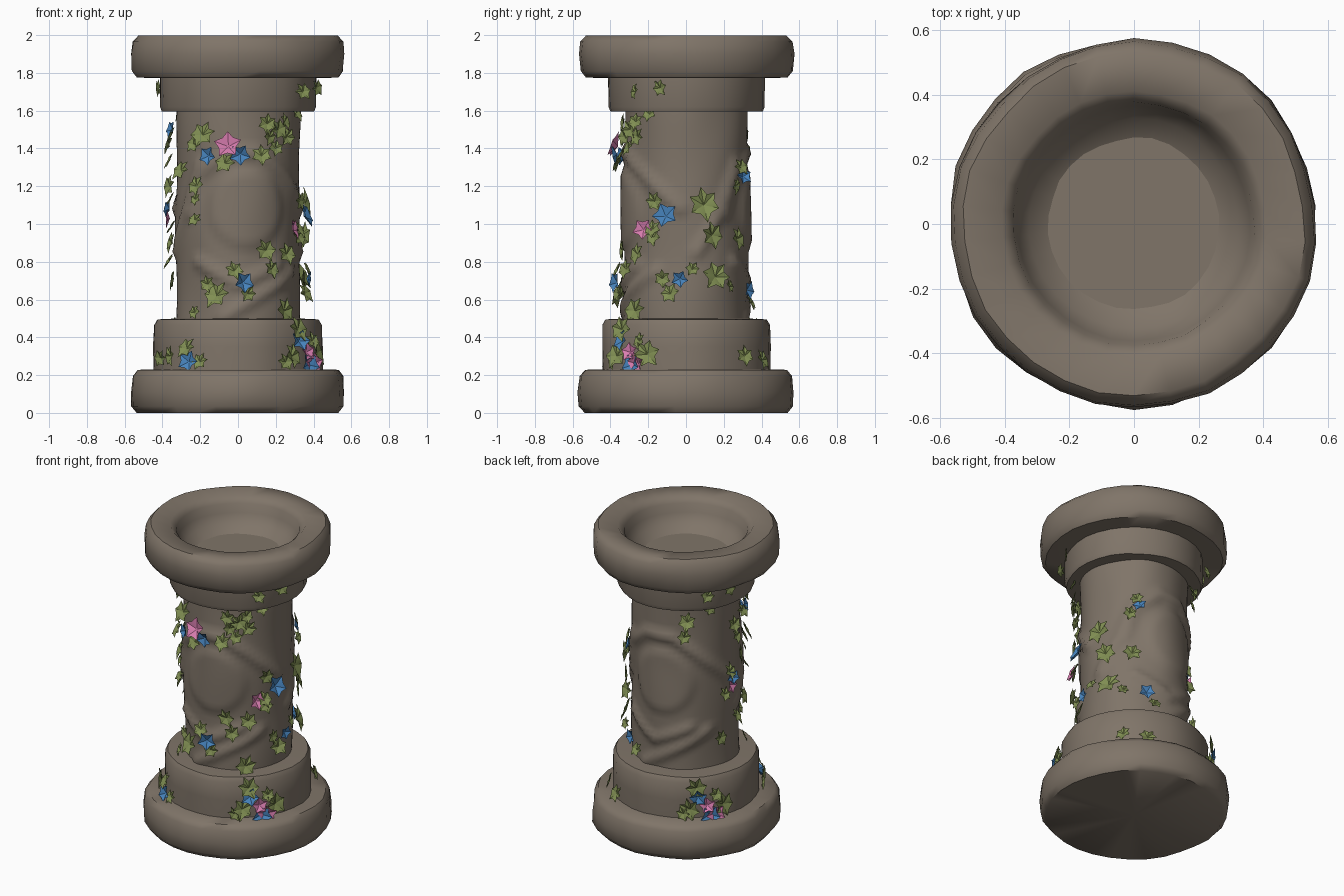
import bpy, bmesh, math, random
from mathutils import Vector, Matrix, noise

if "Cube" in bpy.data.objects:
    bpy.data.objects.remove(bpy.data.objects["Cube"])

random.seed(7)


def material(name, rgb):
    m = bpy.data.materials.new(name)
    m.diffuse_color = (*rgb, 1)
    m.use_nodes = True
    m.node_tree.nodes["Principled BSDF"].inputs["Base Color"].default_value = m.diffuse_color
    return m


stone = material("stone", (0.215, 0.177, 0.140))
green = material("leaf green", (0.215, 0.270, 0.085))
blue = material("petal blue", (0.065, 0.235, 0.520))
pink = material("petal pink", (0.700, 0.210, 0.440))


def finish(name, bm, mat, angle):
    me = bpy.data.meshes.new(name)
    bm.to_mesh(me)
    bm.free()
    ob = bpy.data.objects.new(name, me)
    bpy.context.collection.objects.link(ob)
    me.materials.append(mat)
    bpy.ops.object.select_all(action='DESELECT')
    ob.select_set(True)
    bpy.context.view_layer.objects.active = ob
    bpy.ops.object.shade_smooth_by_angle(angle=math.radians(angle))
    return ob


def polar(a, r, z):
    """Angle in degrees: 0 is the front, 90 the right."""
    t = math.radians(a)
    return Vector((r * math.sin(t), -r * math.cos(t), z))


def lathe(name, profile, sides, offset, angle=40):
    """Spin (r, z) points; r = 0 gives a pole. offset(a, r, z) -> (dr, dz)."""
    bm = bmesh.new()
    rings = []
    for r, z in profile:
        if r == 0:
            rings.append([bm.verts.new((0, 0, z))] * sides)
            continue
        ring = []
        for i in range(sides):
            a = 360 * i / sides
            dr, dz = offset(a, r, z)
            ring.append(bm.verts.new(polar(a, r + dr, z + dz)))
        rings.append(ring)
    for lo, hi in zip(rings, rings[1:]):
        for i in range(sides):
            j = (i + 1) % sides
            quad = list(dict.fromkeys((lo[i], lo[j], hi[j], hi[i])))
            bm.faces.new(quad)
    bmesh.ops.recalc_face_normals(bm, faces=bm.faces)
    return finish(name, bm, stone, angle)


def worn(seed, amount, drop=0.0):
    """Uneven hand-cut stone edge."""
    def f(a, r, z):
        p = polar(a, 2.2, z * 4 + seed)
        n = noise.noise(p)
        m = noise.noise(p * 1.3 + Vector((9, 4, 2)))
        return amount * n, drop * m
    return f


# Stacked stone discs
lathe("base_slab", [(0, 0), (0.535, 0), (0.565, 0.035), (0.57, 0.11),
                    (0.562, 0.195), (0.535, 0.228), (0.40, 0.232), (0, 0.232)],
      30, worn(1, 0.016), 50)
lathe("plinth", [(0, 0.2), (0.445, 0.2), (0.445, 0.35), (0.442, 0.465),
                 (0.425, 0.495), (0.32, 0.5), (0, 0.5)], 30, worn(5, 0.014), 50)
lathe("collar", [(0, 1.595), (0.405, 1.595), (0.415, 1.62), (0.415, 1.8), (0, 1.8)],
      30, worn(11, 0.012), 50)


# Cap with a hollow bowl
def cap_wear(a, r, z):
    return worn(21, 0.016 if r > 0.45 else 0.010)(a, r, z)


bowl = [(0.375 * math.cos(t), 1.955 - 0.22 * math.sin(t))
        for t in (math.radians(d) for d in (0, 15, 30, 45, 60, 75))]
lathe("cap_bowl", [(0, 1.775), (0.38, 1.772), (0.535, 1.775), (0.562, 1.81), (0.568, 1.90),
                   (0.560, 1.965), (0.530, 1.997), (0.41, 1.99)] + bowl + [(0, 1.735)],
      30, cap_wear, 50)

# Shaft with winding ridges and a round boss, repeated on the far side
ridges = [[(-50, 1.05), (-40, 1.25), (-10, 1.38), (20, 1.37), (45, 1.27), (85, 1.08)],
          [(-15, 0.50), (20, 0.62), (60, 0.75)],
          [(-40, 0.80), (0, 0.68), (40, 0.78)],
          [(100, 0.85), (122, 1.05), (142, 1.32)]]


def ridge_height(a, z):
    p = Vector((math.radians(a) * 0.34, z))
    best = 9
    for line in ridges:
        pts = [Vector((math.radians(b) * 0.34, h)) for b, h in line]
        for u, v in zip(pts, pts[1:]):
            t = max(0, min(1, (p - u).dot(v - u) / (v - u).length_squared))
            best = min(best, (p - u.lerp(v, t)).length)
    boss = (p - Vector((0.05, 1.08))).length
    return 0.024 * max(0, 1 - best / 0.05) + 0.016 * max(0, min(1, (0.23 - boss) / 0.05))


def shaft_shape(a, r, z):
    h = max(ridge_height(b, z) for b in (a, a - 180, a - 360))
    n = noise.noise(polar(a, 1.3, z * 2.5))
    return h + 0.014 * n, 0


lathe("shaft", [(0, 0.48)] + [(0.326, 0.48 + i * 0.02875) for i in range(41)] + [(0, 1.63)],
      72, shaft_shape, 60)

# Ivy and blossoms: outline points as (angle, radius) around the centre
ivy = [(90, 0.62), (66, 0.36), (38, 0.56), (12, 0.36), (-22, 0.52), (-60, 0.36),
       (-90, 0.62), (-120, 0.36), (202, 0.52), (168, 0.36), (142, 0.56), (114, 0.36)]
petals = [(90 + 36 * i, 0.56 if i % 2 == 0 else 0.36) for i in range(10)]


def place(bm, outline, a, z, size, cup, lean):
    r = 0.575 if z < 0.2 else 0.452 if z < 0.5 else 0.425 if z > 1.6 else 0.352
    out = polar(a, 1, 0)
    side = polar(a + 90, 1, 0)
    basis = Matrix((side, Vector((0, 0, 1)), out)).transposed()
    turn = (Matrix.Rotation(random.uniform(-0.8, 0.8), 3, 'Z')
            @ Matrix.Rotation(lean + random.uniform(-0.3, 0.3), 3, 'X')
            @ Matrix.Rotation(random.uniform(-0.35, 0.35), 3, 'Y'))
    origin = polar(a, r + 0.012, z)

    def point(x, y, w):
        return bm.verts.new(origin + basis @ (turn @ (Vector((x, y, w)) * size)))
    mid = point(0, 0, 0)
    rim = []
    for k, (d, rad) in enumerate(outline):
        t = math.radians(d)
        rim.append(point(rad * math.cos(t), rad * math.sin(t),
                         cup * rad + (0.08 if k % 2 else 0)))
    for i in range(len(rim)):
        bm.faces.new((mid, rim[i], rim[(i + 1) % len(rim)]))


# (angle, height, size)
leaves = [(-31, 1.47, .12), (-40, 1.42, .08), (-11, 1.32, .1), (20, 1.36, .1), (25, 1.53, .09),
          (27, 1.46, .08), (43, 1.54, .08), (45, 1.46, .09), (-56, 1.28, .1), (-37, 1.2, .1),
          (-38, 1.13, .06), (-39, 1.02, .07), (62, .93, .09), (45, .84, .1), (24, .86, .1),
          (29, .76, .09), (-3, .75, .09), (8, .63, .08), (-18, .62, .13), (-26, .68, .08),
          (-39, .53, .07), (105, 1.1, .15), (63, 1.12, .09), (61, .97, .09), (112, .94, .12),
          (138, .92, .11), (115, .72, .14), (129, .67, .07), (95, .76, .07), (77, .63, .1),
          (70, .71, .08), (143, 1.3, .08), (136, 1.2, .08), (160, .58, .08), (42, .54, .12),
          (-98, 1.12, .09), (-82, 1.2, .1), (-75, .9, .1), (-88, .8, .08), (-110, .7, .09),
          (-92, 1.42, .09), (-75, 1.47, .08), (-88, 1.33, .08), (-105, .98, .08)]
twin_leaves = [(52, 1.70, .08), (72, 1.72, .08), (58, 1.58, .08), (36, 1.5, .1), (33, 1.4, .08),
               (43, .44, .12), (38, .30, .12), (64, .31, .13), (33, .27, .08), (58, .38, .08)]
base_leaves = [(-36, .34, .1), (-50, .3, .1), (-26, .27, .08), (-62, .29, .08),
               (132, .3, .09), (150, .28, .1)]
blue_spots = [(-25, 1.36, .09), (2, 1.37, .10), (4, .69, .1), (73, 1.04, .12), (85, .71, .08),
              (146, 1.25, .08), (152, .65, .09), (-72, 1.5, .08), (-95, 1.08, .08),
              (-34, .27, .1)]
twin_blue = [(44, .38, .1), (53, .255, .11)]
pink_spots = [(-8, 1.41, .13), (52, .97, .10), (-98, 1.03, .09)]
twin_pink = [(51, .32, .09), (57, .26, .11)]


def both(spots):
    return [(a + turn, z, s) for turn in (0, 180) for a, z, s in spots]


for name, shape, spots, mat, cup, lean in (
        ("ivy_leaves", ivy, leaves + base_leaves + both(twin_leaves), green, 0.12, -0.25),
        ("blue_blossoms", petals, blue_spots + both(twin_blue), blue, 0.35, -0.1),
        ("pink_blossoms", petals, pink_spots + both(twin_pink), pink, 0.35, -0.1)):
    bm = bmesh.new()
    for a, z, s in spots:
        place(bm, shape, a, z, s * 1.05, cup, lean)
    finish(name, bm, mat, 40)
